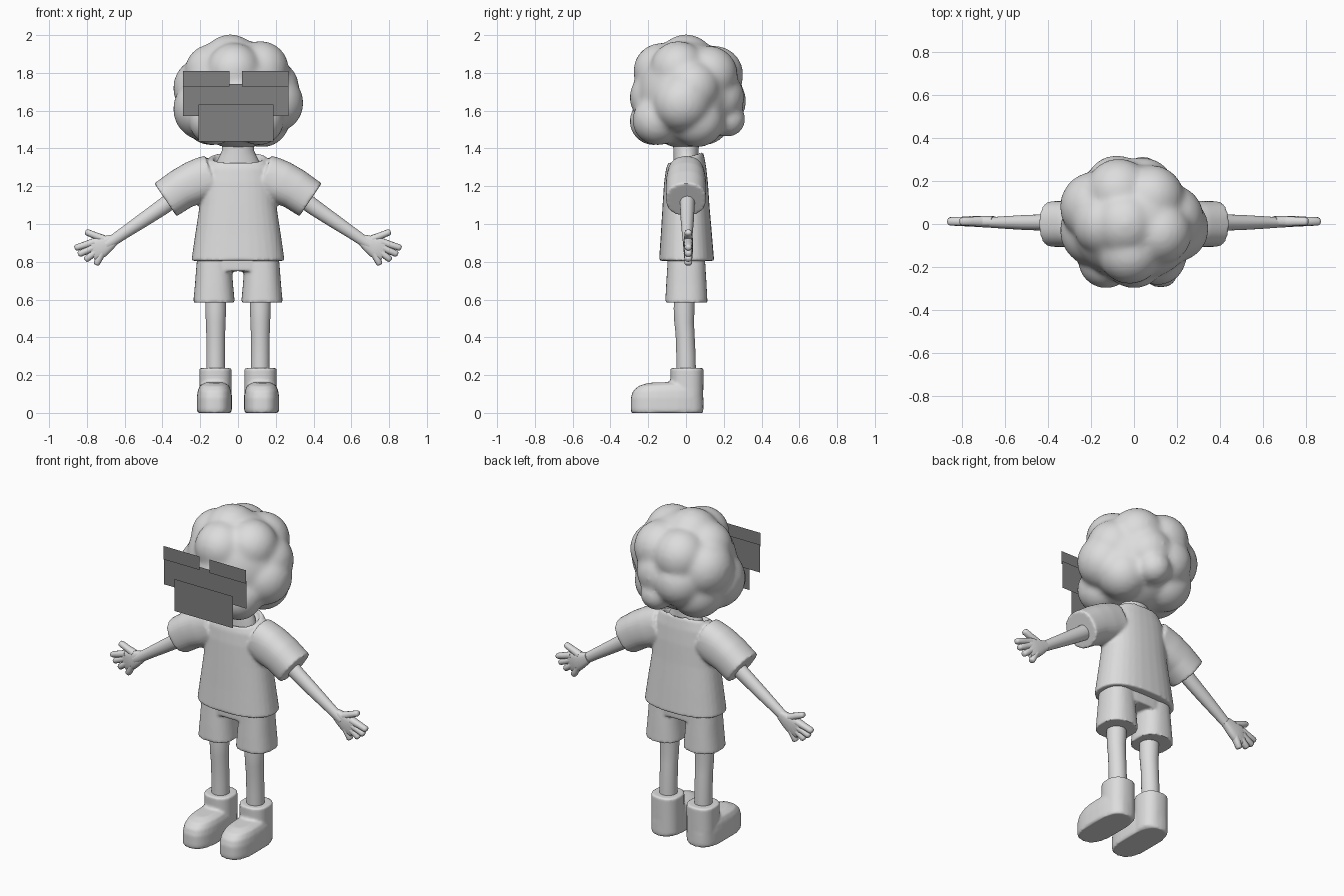
import bpy, bmesh, math
from mathutils import Vector, Matrix

default_cube = bpy.data.objects.get("Cube")
if default_cube:
    bpy.data.objects.remove(default_cube, do_unlink=True)


def make_material(name, value):
    mat = bpy.data.materials.new(name)
    mat.use_nodes = True
    colour = (value, value, value, 1)
    mat.diffuse_color = colour
    mat.node_tree.nodes["Principled BSDF"].inputs["Base Color"].default_value = colour
    return mat


LIGHT = make_material("light grey", 0.72)
DARK = make_material("dark grey", 0.22)
Y_AXIS = Vector((0, 1, 0))


def loft(bm, sections, power=2.0, sides=32):
    """Skin rounded sections given as (centre, half axis, half axis) and cap both ends."""
    def bend(value):
        return math.copysign(abs(value) ** (2 / power), value)
    rings, faces = [], []
    for centre, u, v in sections:
        ring = []
        for i in range(sides):
            a = math.tau * i / sides
            ring.append(bm.verts.new(centre + u * bend(math.cos(a)) + v * bend(math.sin(a))))
        rings.append(ring)
    for low, high in zip(rings, rings[1:]):
        for i in range(sides):
            j = (i + 1) % sides
            faces.append(bm.faces.new((low[i], low[j], high[j], high[i])))
    faces.append(bm.faces.new(rings[0][::-1]))
    faces.append(bm.faces.new(rings[-1]))
    bmesh.ops.recalc_face_normals(bm, faces=faces)


def stack(bm, x, rows, power=2.0):
    """Vertical loft from rows of (z, half width, half depth, y centre, tilt)."""
    sections = []
    for z, w, d, y, tilt in rows:
        sections.append((Vector((x, y, z)), Vector((w, 0, 0)), Vector((0, d, tilt))))
    loft(bm, sections, power)


def limb(bm, side, y, rows, power=2.0, sides=32):
    """Loft along a path in the x-z plane from rows of (x, z, half width, half depth)."""
    points = [Vector((side * row[0], y, row[1])) for row in rows]
    sections = []
    for i, row in enumerate(rows):
        d = (points[min(i + 1, len(rows) - 1)] - points[max(i - 1, 0)]).normalized()
        sections.append((points[i], Vector((-d.z, 0, d.x)) * row[2], Y_AXIS * row[3]))
    loft(bm, sections, power, sides)


def finish(name, bm, material=LIGHT, voxel=0, smooth=0, angle=40):
    """Make the object, optionally fusing its pieces into one soft skin."""
    mesh = bpy.data.meshes.new(name)
    bm.to_mesh(mesh)
    bm.free()
    obj = bpy.data.objects.new(name, mesh)
    bpy.context.scene.collection.objects.link(obj)
    if voxel:
        fuse = obj.modifiers.new("fuse", 'REMESH')
        fuse.mode = 'VOXEL'
        fuse.voxel_size = voxel
        soften = obj.modifiers.new("soften", 'SMOOTH')
        soften.factor = 0.5
        soften.iterations = smooth
        graph = bpy.context.evaluated_depsgraph_get()
        fused = bpy.data.meshes.new_from_object(obj.evaluated_get(graph))
        obj.modifiers.clear()
        obj.data = fused
    obj.data.materials.clear()
    obj.data.materials.append(material)
    bpy.ops.object.select_all(action='DESELECT')
    obj.select_set(True)
    bpy.context.view_layer.objects.active = obj
    bpy.ops.object.shade_smooth_by_angle(angle=math.radians(angle))
    return obj


# Hair: a large core ball with shallow puffs (x, y, z, radius) fused together
core = Matrix.Translation((0, 0, 1.685)) @ Matrix.Diagonal((.295, .265, .288, 1))
puffs = [
    (-.04, 0, 1.845, .16), (-.135, 0, 1.805, .15), (.12, -.04, 1.82, .15),
    (-.02, -.13, 1.81, .15), (-.07, .15, 1.79, .155), (.08, .12, 1.79, .155),
    (-.18, .08, 1.72, .165), (.17, .03, 1.72, .155), (.19, -.02, 1.64, .158),
    (-.172, -.03, 1.61, .173), (.04, .16, 1.67, .15), (-.08, .17, 1.65, .15),
    (.04, .22, 1.555, .095), (-.14, .09, 1.57, .155), (.13, .06, 1.55, .145),
    (.11, -.15, 1.55, .135), (-.13, -.17, 1.545, .13), (0, -.15, 1.67, .15),
]
bm = bmesh.new()
bmesh.ops.create_icosphere(bm, subdivisions=4, radius=1, matrix=core)
for x, y, z, r in puffs:
    bmesh.ops.create_icosphere(bm, subdivisions=3, radius=r, matrix=Matrix.Translation((x, y, z)))
finish("hair", bm, voxel=.014, smooth=14, angle=180)


# Face plates, flat sheets in front of the head
def plate(name, left, right, low, high, y):
    bm = bmesh.new()
    corners = ((left, low), (right, low), (right, high), (left, high))
    bm.faces.new([bm.verts.new((x, y, z)) for x, z in corners])
    finish(name, bm, DARK)


plate("eye_plate", -.29, .267, 1.572, 1.742, -.298)
plate("brow_plate_right", -.29, -.045, 1.728, 1.81, -.306)
plate("brow_plate_left", .02, .267, 1.728, 1.81, -.306)
plate("mouth_plate", -.21, .187, 1.437, 1.632, -.314)

# Neck, flaring into the collar
bm = bmesh.new()
stack(bm, 0, [(1.28, .115, .066, 0, .01), (1.335, .11, .066, 0, .015), (1.365, .095, .066, 0, .012),
              (1.39, .085, .067, 0, 0), (1.48, .08, .07, 0, 0)])
finish("neck", bm, angle=60)

# Shirt: body with a tilted, sunken collar, and two sleeves
bm = bmesh.new()
stack(bm, 0, [
    (.805, .247, .146, .003, 0), (.95, .226, .135, .002, 0), (1.1, .203, .124, 0, 0),
    (1.22, .195, .116, 0, 0), (1.3, .185, .106, 0, .008), (1.347, .157, .094, 0, .022),
    (1.354, .133, .084, .002, .032), (1.32, .118, .075, .002, .03)], 2.4)
for side in (-1, 1):
    limb(bm, side, 0, [(.14, 1.25, .117, .1), (.18, 1.238, .118, .102),
                       (.23, 1.219, .116, .106), (.3, 1.185, .109, .107),
                       (.384, 1.128, .105, .106)], 2.3)
finish("shirt", bm, voxel=.009, smooth=3, angle=60)

# Shorts: hips and two flared legs
bm = bmesh.new()
stack(bm, 0, [(.75, .213, .098, .003, 0), (.88, .2, .1, .003, 0)], 2.7)
for side in (-1, 1):
    stack(bm, side * .127, [(.584, .11, .112, .002, 0), (.68, .101, .107, .002, 0),
                            (.76, .095, .102, .002, 0), (.85, .087, .097, .002, 0)], 2.4)
finish("shorts", bm, voxel=.008, smooth=3, angle=60)

for side, label in ((-1, "right"), (1, "left")):
    # Leg
    bm = bmesh.new()
    stack(bm, side * .118, [
        (.15, .05, .051, .002, 0), (.3, .05, .051, 0, 0), (.42, .05, .05, -.005, 0),
        (.48, .052, .052, -.01, 0), (.55, .055, .055, -.01, 0), (.7, .054, .054, -.008, 0)])
    finish("leg_" + label, bm)

    # Shoe: long rounded foot with a flat sole, and an ankle shaft
    bm = bmesh.new()
    stack(bm, side * .125, [
        (0, .09, .189, -.1, 0), (.02, .093, .193, -.1, 0), (.08, .093, .192, -.1, 0),
        (.118, .088, .184, -.097, .003), (.147, .076, .16, -.092, .005),
        (.163, .046, .115, -.085, .004)], 2.7)
    stack(bm, side * .119, [(.01, .087, .087, .004, 0), (.14, .086, .087, .005, 0),
                            (.237, .086, .088, .005, 0)], 2.4)
    finish("shoe_" + label, bm, voxel=.008, smooth=4, angle=60)

    # Arm
    bm = bmesh.new()
    limb(bm, side, .007, [(.3, 1.165, .047, .044), (.4, 1.09, .043, .038),
                          (.5, 1.022, .038, .035), (.6, .955, .032, .029),
                          (.67, .907, .029, .024), (.7, .89, .03, .023)])
    finish("arm_" + label, bm)

    # Hand: flat palm, four fingers and a thumb, as (base x, base z, tip x, tip z)
    bm = bmesh.new()
    limb(bm, side, .012, [(.65, .92, .028, .024), (.69, .897, .044, .026),
                          (.725, .88, .057, .026), (.762, .863, .06, .023),
                          (.782, .852, .052, .016)], 2.7, 20)
    digits = [(.71, .92, .808, .96), (.76, .905, .865, .872), (.76, .878, .846, .838),
              (.745, .86, .81, .808), (.72, .847, .752, .783)]
    for x, z, tip_x, tip_z in digits:
        start, end = Vector((x, z)), Vector((tip_x, tip_z))
        rows = []
        for t, r in ((0, .021), (.5, .018), (.88, .017), (.97, .013), (1, .007)):
            p = start.lerp(end, t)
            rows.append((p.x, p.y, r, r * 1.15))
        limb(bm, side, .012, rows, 2.3, 12)
    finish("hand_" + label, bm, angle=60)
